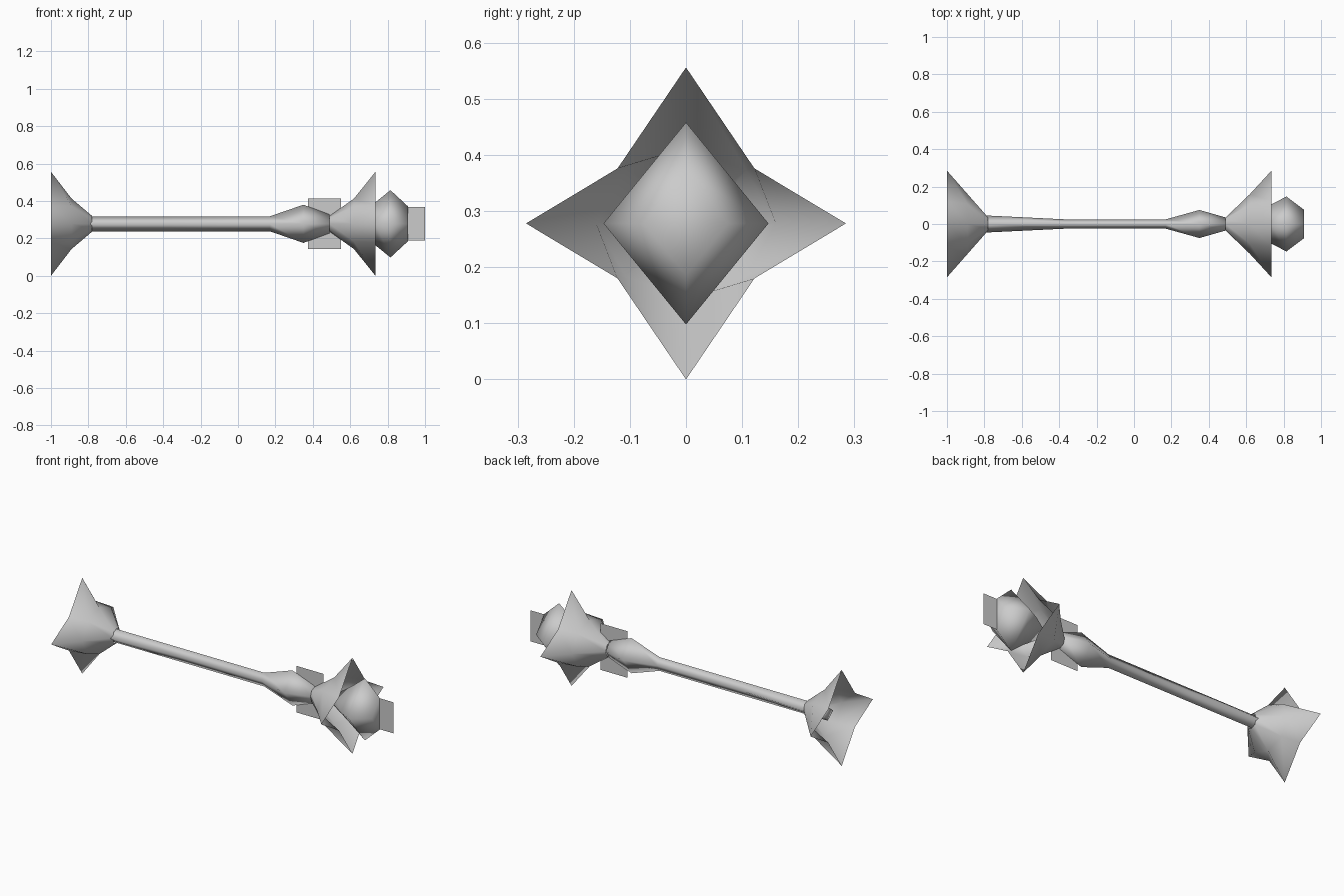
import bpy

if "Cube" in bpy.data.objects:
    bpy.data.objects.remove(bpy.data.objects["Cube"])

AXIS_Z = 0.278  # height of the long axis

grey = bpy.data.materials.new("plain grey")
grey.diffuse_color = (0.6, 0.6, 0.6, 1)
grey.use_nodes = True
grey.node_tree.nodes["Principled BSDF"].inputs["Base Color"].default_value = grey.diffuse_color


def make(name, verts, faces, smooth=True):
    mesh = bpy.data.meshes.new(name)
    mesh.from_pydata([(x, y, z + AXIS_Z) for x, y, z in verts], [], faces)
    mesh.materials.append(grey)
    for p in mesh.polygons:
        p.use_smooth = smooth
    ob = bpy.data.objects.new(name, mesh)
    bpy.context.collection.objects.link(ob)
    return ob


def loft(name, rings, caps=False):
    """Skin a list of (x, [(y, z), ...]) rings along the long axis."""
    n = len(rings[0][1])
    verts = [(x, y, z) for x, pts in rings for y, z in pts]
    faces = []
    for r in range(len(rings) - 1):
        for i in range(n):
            j = (i + 1) % n
            a, b = r * n, (r + 1) * n
            faces.append((a + i, a + j, b + j, b + i))
    if caps:
        last = (len(rings) - 1) * n
        faces.append(tuple(reversed(range(n))))
        faces.append(tuple(range(last, last + n)))
    return make(name, verts, faces)


def diamond(ry, rz):
    return [(ry, 0), (0, rz), (-ry, 0), (0, -rz)]


def star(ry, rz, dy, dz):
    return [(ry, 0), (dy, dz), (0, rz), (-dy, dz),
            (-ry, 0), (-dy, -dz), (0, -rz), (dy, -dz)]


# Shaft with the swelling behind the head
loft("shaft", [(x, diamond(ry, rz)) for x, ry, rz in [
    (-0.91, 0.05, 0.04), (-0.78, 0.045, 0.04), (-0.37, 0.025, 0.04),
    (0.17, 0.025, 0.04), (0.35, 0.075, 0.102), (0.49, 0.035, 0.05)]], True)

# Open star-shaped flares at both ends
for name, xs in (("tail_flare", (-0.78, -0.89, -1.0)),
                 ("head_flare", (0.49, 0.62, 0.735))):
    secs = [star(0.035, 0.042, 0.026, 0.03),
            star(0.16, 0.135, 0.107, 0.095),
            star(0.285, 0.278, 0.122, 0.098)]
    rings = list(zip(xs, secs))
    loft(name, rings if xs[2] > 0 else rings[::-1])

# Faceted bulb seated in the head flare
loft("bulb", [(x, diamond(ry, rz)) for x, ry, rz in [
    (0.62, 0.03, 0.035), (0.735, 0.105, 0.115),
    (0.815, 0.147, 0.18), (0.91, 0.075, 0.092)]], True)

# Thin upright fins
for name, x0, x1, h in (("collar_fin", 0.375, 0.55, 0.135),
                        ("tip_fin", 0.905, 1.0, 0.09)):
    make(name, [(x0, 0, -h), (x1, 0, -h), (x1, 0, h), (x0, 0, h)],
         [(0, 1, 2, 3)], False)
